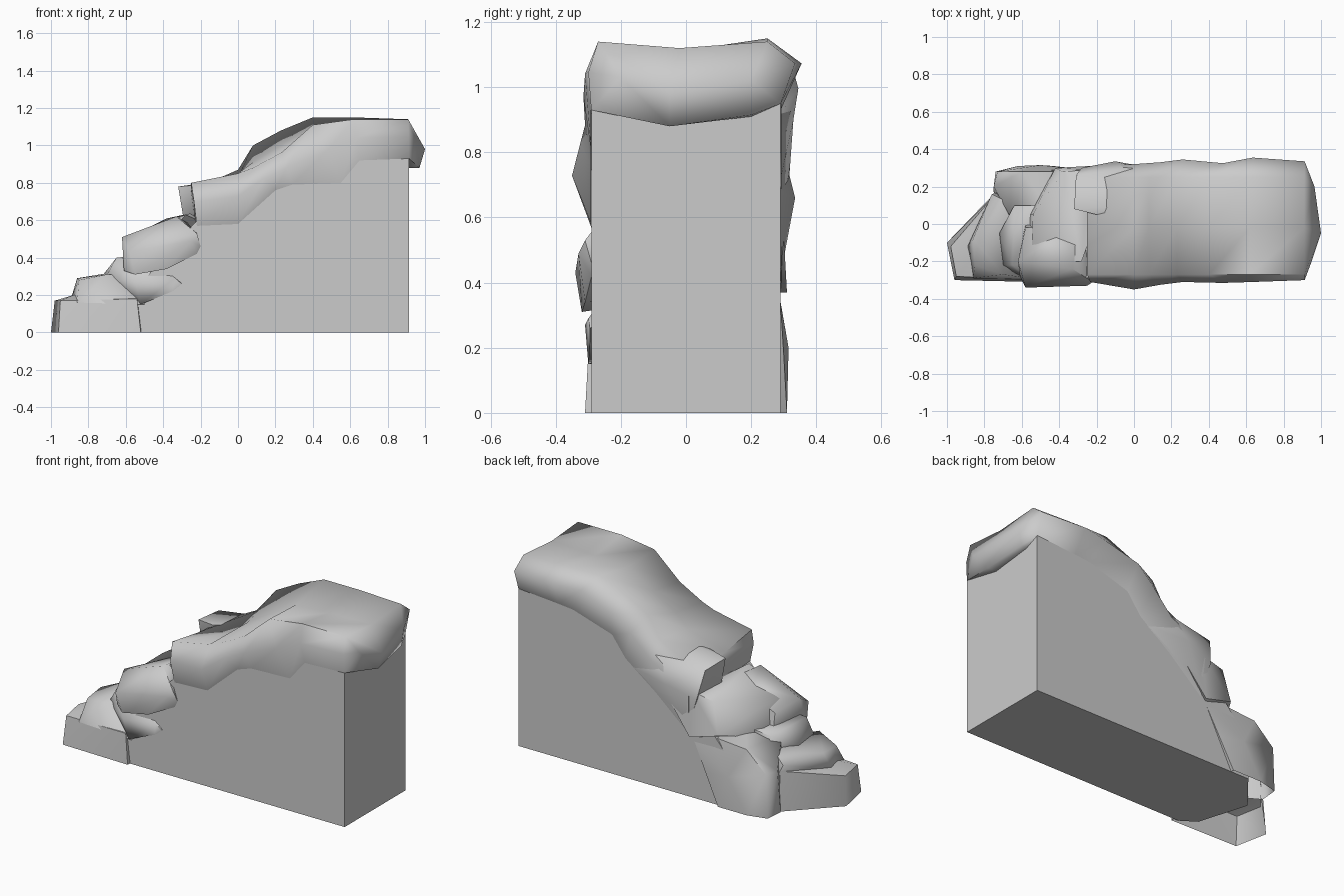
import bpy, bmesh, math


def finish(name, bm, smooth=62):
    bmesh.ops.recalc_face_normals(bm, faces=bm.faces)
    me = bpy.data.meshes.new(name)
    bm.to_mesh(me)
    bm.free()
    ob = bpy.data.objects.new(name, me)
    bpy.context.collection.objects.link(ob)
    bpy.ops.object.select_all(action='DESELECT')
    ob.select_set(True)
    bpy.context.view_layer.objects.active = ob
    if smooth:
        bpy.ops.object.shade_smooth_by_angle(angle=math.radians(smooth))
    return ob


def boulder(name, pts, open_base=False, smooth=62):
    """Convex rock through a handful of corner points."""
    bm = bmesh.new()
    for p in pts:
        bm.verts.new(p)
    bmesh.ops.convex_hull(bm, input=bm.verts[:])
    loose = [v for v in bm.verts if not v.link_faces]
    bmesh.ops.delete(bm, geom=loose, context='VERTS')
    if open_base:
        base = [f for f in bm.faces if all(v.co.z < 0.001 for v in f.verts)]
        bmesh.ops.delete(bm, geom=base, context='FACES')
    return finish(name, bm, smooth)


# Flat-sided core of the slope
profile = [(-0.55, 0), (0.915, 0), (0.915, 1.0), (0.6, 1.0), (0.27, 0.86),
           (0.05, 0.72), (-0.2, 0.62), (-0.42, 0.38), (-0.55, 0.22)]
bm = bmesh.new()
face = bm.faces.new([bm.verts.new((x, -0.29, z)) for x, z in profile])
ext = bmesh.ops.extrude_face_region(bm, geom=[face])
bmesh.ops.translate(bm, vec=(0, 0.58, 0),
                    verts=[v for v in ext['geom'] if isinstance(v, bmesh.types.BMVert)])
finish("slope_core", bm, 0)

# Chamfered toe of the core, under the foot rocks
toe = [(-0.55, 0.29), (-0.73, 0.07), (-0.64, -0.23), (-0.55, -0.29)]
boulder("core_toe", [(x, y, z) for x, y in toe for z in (0, 0.15)], smooth=0)

# Upper rock crust, lofted up the slope
# x top, z front, z middle, z back, x low, z low front, z low back, y front, y back
stations = [
    (-0.25, 0.80, 0.76, 0.74, -0.22, 0.57, 0.38, 0.31, 0.31),
    (0.00, 0.85, 0.83, 0.87, 0.00, 0.58, 0.57, 0.35, 0.32),
    (0.08, 0.88, 0.91, 1.00, 0.20, 0.76, 0.72, 0.325, 0.33),
    (0.23, 0.96, 1.00, 1.08, 0.29, 0.79, 0.84, 0.31, 0.345),
    (0.40, 1.11, 1.10, 1.15, 0.55, 0.80, 0.92, 0.315, 0.325),
    (0.62, 1.14, 1.11, 1.15, 0.65, 0.92, 0.93, 0.31, 0.355),
    (0.91, 1.14, 1.12, 1.14, 0.915, 0.93, 0.95, 0.30, 0.335),
]
bm = bmesh.new()
rows = []
for xt, zf, zm, zb, xl, lf, lb, yf, yb in stations:
    xm = (xt + xl) / 2
    pts = [(xl, -0.291, lf), (xm, -yf, lf * 0.45 + zf * 0.55), (xt, -0.27, zf),
           (xt, -0.02, zm), (xt, 0.25, zb), (xm, yb, lb * 0.35 + zb * 0.65),
           (xl, 0.291, lb)]
    rows.append([bm.verts.new(p) for p in pts])
for a, b in zip(rows, rows[1:]):
    for i in range(6):
        bm.faces.new((a[i], a[i + 1], b[i + 1], b[i]))
bm.faces.new(rows[0])
# Overhanging lip at the high end, continuing the last section
lip = [bm.verts.new(p) for p in [(0.95, -0.2, 1.03), (1.0, -0.05, 0.98), (0.965, 0.2, 1.02)]]
low = [bm.verts.new(p) for p in [(0.97, -0.05, 0.88), (0.95, 0.2, 0.915), (0.915, -0.05, 0.88),
                                 (0.915, 0.2, 0.91)]]
e = rows[-1]
for f in [(e[0], e[1], lip[0]), (e[1], e[2], lip[0]), (e[2], e[3], lip[1], lip[0]),
          (e[3], e[4], lip[2], lip[1]), (e[4], e[5], lip[2]), (e[5], e[6], lip[2]),
          (e[0], lip[0], low[0]), (lip[0], lip[1], low[0]), (lip[1], lip[2], low[1], low[0]),
          (lip[2], e[6], low[1]), (e[0], low[0], low[2]), (low[0], low[1], low[3], low[2]),
          (low[1], e[6], low[3])]:
    bm.faces.new(f)
finish("upper_crust", bm, 75)

# Stepped ledges halfway up
boulder("back_ledge", [
    (-0.32, 0.08, 0.78), (-0.31, 0.26, 0.77), (-0.2, 0.05, 0.79), (0.02, 0.1, 0.83),
    (0.02, 0.3, 0.8), (-0.29, 0.08, 0.6), (-0.28, 0.3, 0.6), (-0.1, 0.335, 0.66),
    (0.15, 0.29, 0.68), (-0.05, 0.29, 0.55), (-0.22, 0.29, 0.42)])
boulder("middle_ledge", [
    (-0.54, 0.05, 0.53), (-0.38, 0.28, 0.61), (-0.28, -0.2, 0.63), (-0.24, 0.29, 0.64),
    (-0.55, -0.2, 0.52), (-0.42, 0.3, 0.42), (-0.24, 0.31, 0.37), (-0.1, 0.3, 0.55),
    (-0.56, 0.05, 0.36), (-0.5, -0.2, 0.36)])
boulder("front_boulder", [
    (-0.62, -0.2, 0.51), (-0.33, -0.24, 0.62), (-0.22, -0.31, 0.53), (-0.2, -0.29, 0.46),
    (-0.22, -0.29, 0.42), (-0.38, -0.31, 0.34), (-0.55, -0.32, 0.31), (-0.61, -0.28, 0.33),
    (-0.58, -0.34, 0.43), (-0.25, -0.33, 0.49), (-0.58, -0.02, 0.48), (-0.3, 0, 0.62),
    (-0.58, 0, 0.36)])

# Rocks at the foot
boulder("foot_back_rock", [
    (-0.75, 0.17, 0), (-0.74, 0.28, 0), (-0.62, 0.31, 0), (-0.43, 0.31, 0), (-0.45, 0, 0),
    (-0.75, 0.2, 0.26), (-0.73, 0.28, 0.26), (-0.5, 0.315, 0.2), (-0.34, 0.3, 0.18),
    (-0.26, 0.29, 0.34), (-0.6, 0.28, 0.38), (-0.35, 0.28, 0.4), (-0.64, 0, 0.38),
    (-0.4, 0, 0.42)], True)
boulder("foot_nose_rock", [
    (-1.0, -0.1, 0), (-0.96, -0.3, 0), (-0.52, -0.31, 0), (-0.74, 0.17, 0), (-0.9, -0.03, 0),
    (-0.98, -0.12, 0.17), (-0.95, -0.28, 0.17), (-0.88, -0.2, 0.2), (-0.54, -0.3, 0.18),
    (-0.88, -0.04, 0.2), (-0.74, 0.16, 0.24), (-0.5, 0, 0.2), (-0.5, 0, 0)], True)
boulder("foot_middle_rock", [
    (-0.86, -0.08, 0.29), (-0.85, -0.22, 0.28), (-0.7, -0.27, 0.31), (-0.76, 0.16, 0.28),
    (-0.89, -0.12, 0.19), (-0.86, -0.29, 0.16), (-0.5, -0.3, 0.15), (-0.68, 0.12, 0.32),
    (-0.7, 0.18, 0.15), (-0.5, 0, 0.3)])
boulder("foot_step_rock", [
    (-0.72, -0.05, 0.31), (-0.71, -0.22, 0.29), (-0.65, -0.22, 0.4), (-0.64, 0.1, 0.4),
    (-0.45, -0.2, 0.42), (-0.45, 0.1, 0.42), (-0.55, -0.31, 0.27), (-0.34, -0.3, 0.29),
    (-0.3, -0.295, 0.26), (-0.35, -0.295, 0.22), (-0.52, -0.3, 0.15), (-0.6, 0.1, 0.2)])
